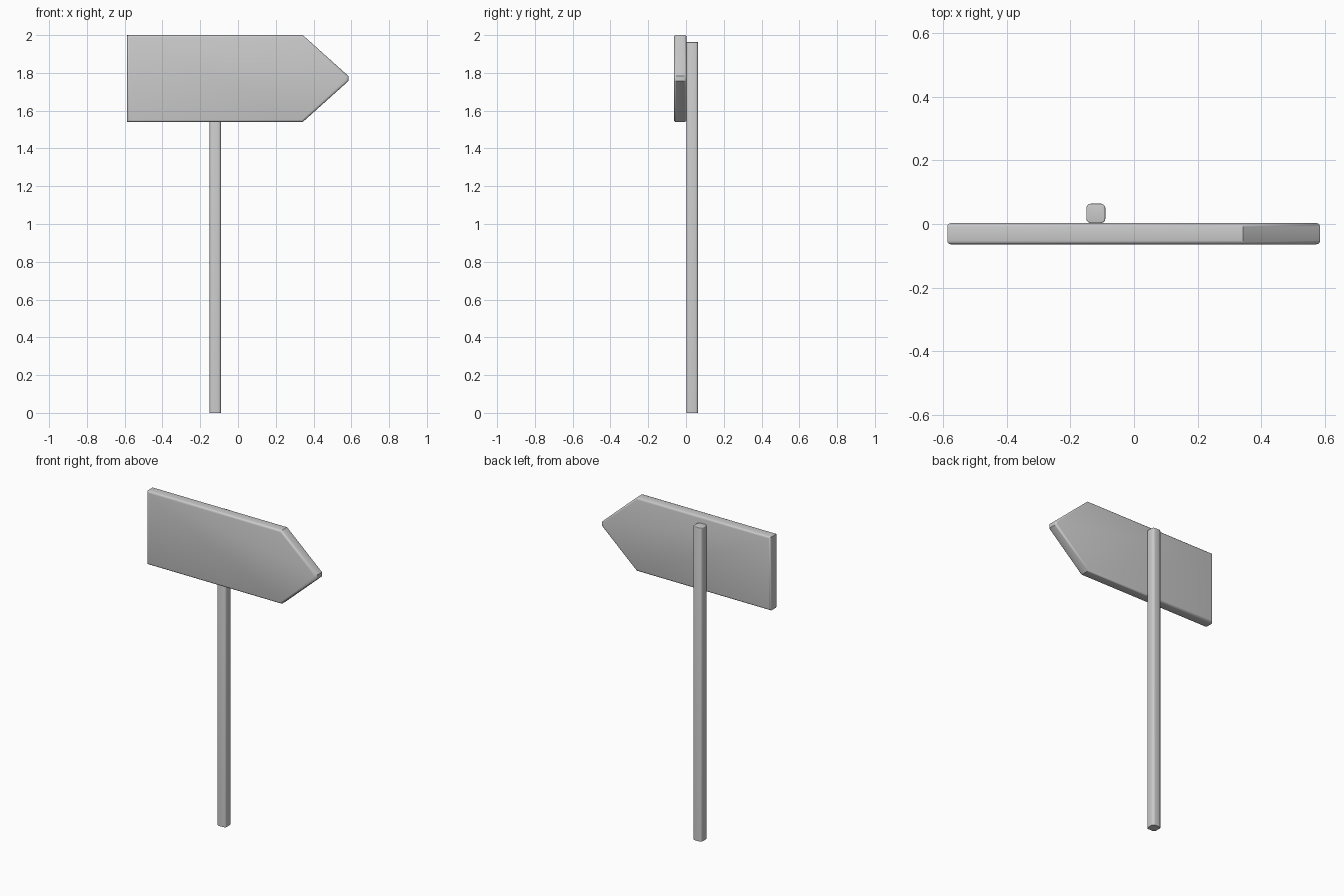
import bpy, bmesh

if "Cube" in bpy.data.objects:
    bpy.data.objects.remove(bpy.data.objects["Cube"])


def finish(bm, name):
    bmesh.ops.recalc_face_normals(bm, faces=bm.faces)
    mesh = bpy.data.meshes.new(name)
    bm.to_mesh(mesh)
    bm.free()
    obj = bpy.data.objects.new(name, mesh)
    bpy.context.collection.objects.link(obj)
    bpy.ops.object.select_all(action='DESELECT')
    obj.select_set(True)
    bpy.context.view_layer.objects.active = obj
    bpy.ops.object.shade_smooth_by_angle(angle=0.6)
    return obj


def prism(points, to_3d, offset):
    """Extrude a closed 2D outline by an offset vector."""
    bm = bmesh.new()
    face = bm.faces.new([bm.verts.new(to_3d(a, b)) for a, b in points])
    new = bmesh.ops.extrude_face_region(bm, geom=[face])["geom"]
    bmesh.ops.translate(bm, vec=offset, verts=[v for v in new if isinstance(v, bmesh.types.BMVert)])
    bmesh.ops.recalc_face_normals(bm, faces=bm.faces)
    return bm


def round_edges(bm, test, width):
    edges = [e for e in bm.edges if test(*[v.co for v in e.verts])]
    bmesh.ops.bevel(bm, geom=edges, offset=width, offset_type='OFFSET',
                    segments=3, profile=0.5, affect='EDGES')


# arrow board: blunt-tipped outline with rounded front and back rims
arrow = [(-0.587, 1.54), (0.343, 1.54), (0.585, 1.757),
         (0.585, 1.783), (0.343, 2.0), (-0.587, 2.0)]
board = prism(arrow, lambda x, z: (x, -0.064, z), (0, 0.067, 0))
round_edges(board, lambda a, b: abs(a.y - b.y) < 1e-4, 0.012)
finish(board, "arrow_board")

# square post behind the board: rounded long edges, softened top
square = [(-0.15, 0.003), (-0.09, 0.003), (-0.09, 0.064), (-0.15, 0.064)]
post = prism(square, lambda x, y: (x, y, 0), (0, 0, 1.963))
round_edges(post, lambda a, b: abs(a.z - b.z) > 1, 0.014)
round_edges(post, lambda a, b: min(a.z, b.z) > 1.9, 0.004)
finish(post, "post")
